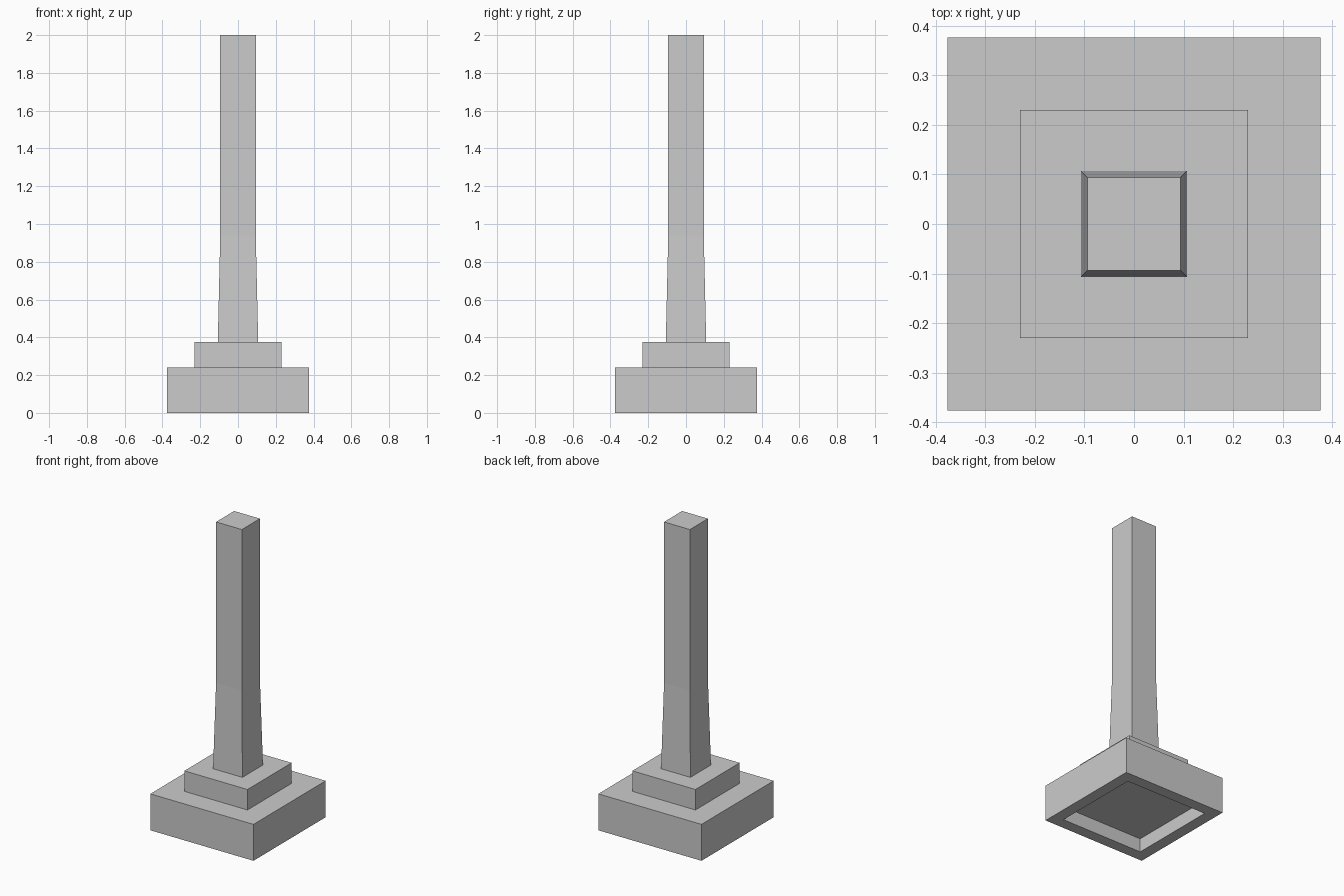
import bpy
import bmesh

cube = bpy.data.objects.get("Cube")
if cube:
    bpy.data.objects.remove(cube, do_unlink=True)

stone = bpy.data.materials.new("grey_stone")
stone.use_nodes = True
GREY = (0.6, 0.6, 0.6, 1)
stone.diffuse_color = GREY
stone.node_tree.nodes["Principled BSDF"].inputs["Base Color"].default_value = GREY


def square_stack(name, sections):
    """Closed solid through square sections given as (half width, height)."""
    bm = bmesh.new()
    rings = [[bm.verts.new((sx * h, sy * h, z))
              for sx, sy in ((-1, -1), (1, -1), (1, 1), (-1, 1))]
             for h, z in sections]
    bm.faces.new(rings[0][::-1])
    bm.faces.new(rings[-1])
    for low, high in zip(rings, rings[1:]):
        for i in range(4):
            j = (i + 1) % 4
            bm.faces.new((low[i], low[j], high[j], high[i]))
    bmesh.ops.recalc_face_normals(bm, faces=bm.faces)
    mesh = bpy.data.meshes.new(name)
    bm.to_mesh(mesh)
    bm.free()
    mesh.materials.append(stone)
    obj = bpy.data.objects.new(name, mesh)
    bpy.context.collection.objects.link(obj)
    return obj


# Base block, starting from the ceiling of the recess in its underside
square_stack("base_block", [(0.30, 0.09), (0.30, 0), (0.376, 0), (0.376, 0.24)])
# Smaller step on the base
square_stack("plinth_step", [(0.23, 0.24), (0.23, 0.375)])
# Pillar with a flared foot and a straight upper shaft
square_stack("pillar_shaft", [(0.107, 0.375), (0.094, 0.94), (0.094, 2)])
